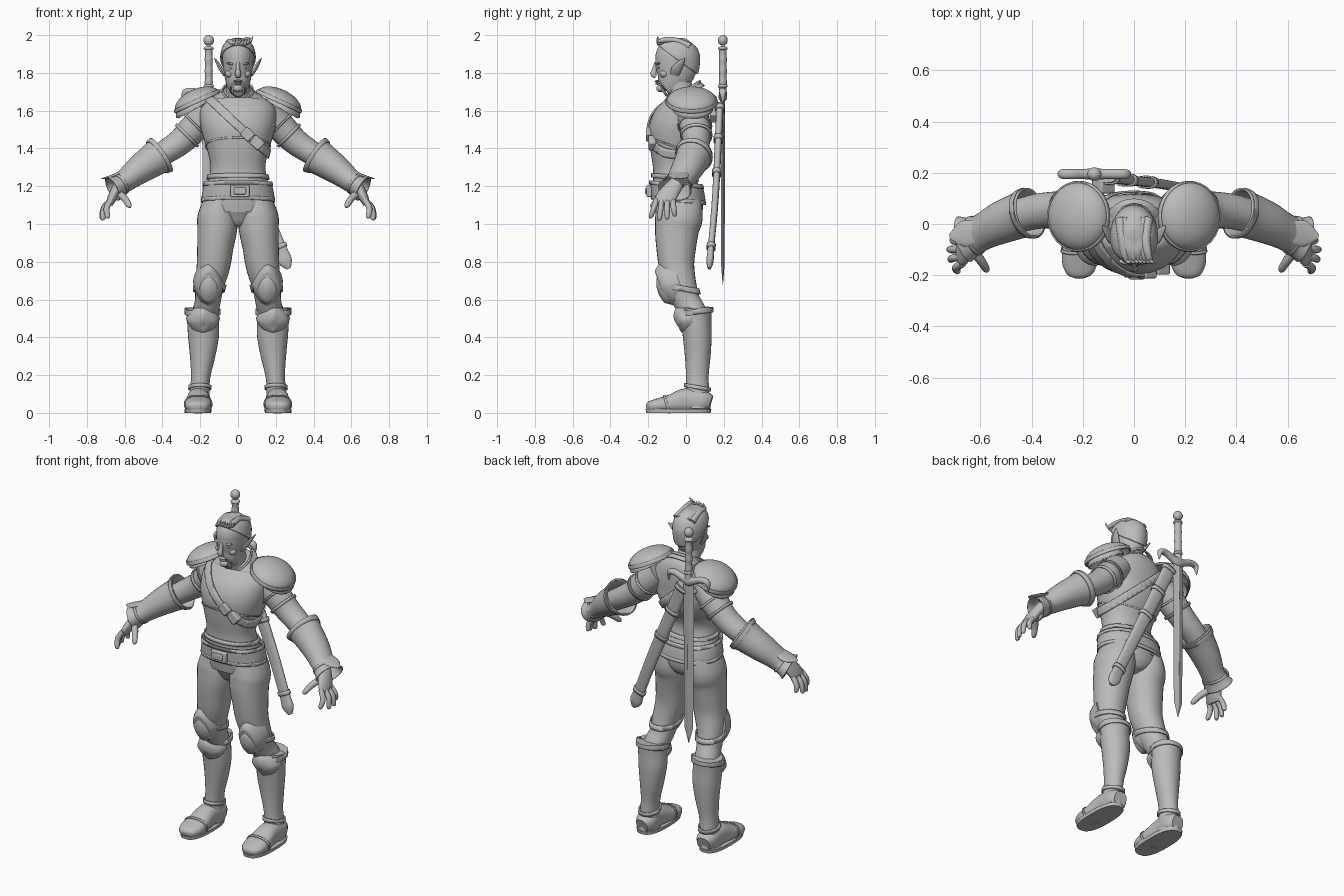
import bpy, bmesh, math, random
from mathutils import Vector, Matrix

cube = bpy.data.objects.get("Cube")
if cube:
    bpy.data.objects.remove(cube, do_unlink=True)

random.seed(4)
CM = 0.01  # tables below are in hundredths of a unit
grey = bpy.data.materials.new("plain grey")
grey.use_nodes = True
grey.diffuse_color = (0.5, 0.5, 0.5, 1)
grey.node_tree.nodes["Principled BSDF"].inputs["Base Color"].default_value = grey.diffuse_color
parts = []


def finish(name, bm, shell=0):
    """Turn a bmesh into a named object, optionally thickened outwards."""
    bmesh.ops.recalc_face_normals(bm, faces=bm.faces)
    mesh = bpy.data.meshes.new(name)
    bm.to_mesh(mesh)
    bm.free()
    ob = bpy.data.objects.new(name, mesh)
    bpy.context.collection.objects.link(ob)
    mesh.materials.append(grey)
    if shell:
        mod = ob.modifiers.new("thickness", "SOLIDIFY")
        mod.thickness, mod.offset = shell, 1
    parts.append(ob)
    return ob


def spline(rows, steps):
    """Smooth the table rows with a Catmull-Rom curve."""
    rows = [Vector(r) for r in rows]
    ext = [rows[0]] + rows + [rows[-1]]
    out = []
    for p, q, r, s in zip(ext, ext[1:], ext[2:], ext[3:]):
        for k in range(steps):
            t = k / steps
            out.append((q * 2 + (r - p) * t + (p * 2 - q * 5 + r * 4 - s) * t ** 2
                        + (q * 3 - p - r * 3 + s) * t ** 3) / 2)
    return out + [rows[-1]]


def loft(name, rows, p=2, n=28, steps=4, cap=True, shell=0, side=1, tilt=0):
    """Skin superelliptic rings; each row is x, y, z, half width, half depth."""
    rows = spline(rows, steps)
    mid = [Vector((r[0] * side, r[1], r[2])) * CM for r in rows]
    bm = bmesh.new()
    rings = []
    for i, r in enumerate(rows):
        t = (mid[min(i + 1, len(mid) - 1)] - mid[max(i - 1, 0)]).normalized()
        ref = Vector((0, 0, 1)) if abs(t.y) > 0.8 else Vector((0, 1, 0))
        v = (ref - t * t.dot(ref)).normalized()
        u = v.cross(t)
        ring = []
        for k in range(n):
            c, s = math.cos(math.tau * k / n), math.sin(math.tau * k / n)
            du = max(r[3], 0.1) * CM * math.copysign(abs(c) ** (2 / p), c)
            dv = max(r[4], 0.1) * CM * math.copysign(abs(s) ** (2 / p), s)
            co = mid[i] + u * du + v * dv
            co.z += tilt * dv
            ring.append(bm.verts.new(co))
        rings.append(ring)
    for a, b in zip(rings, rings[1:]):
        for k in range(n):
            bm.faces.new((a[k - 1], a[k], b[k], b[k - 1]))
    if cap:
        bm.faces.new(rings[0])
        bm.faces.new(rings[-1])
    return finish(name, bm, shell)


def band(name, source, point, normal, half, gap=0.004, shell=0.008):
    """Strap cut from the surface of another part between two planes."""
    bm = bmesh.new()
    bm.from_mesh(source.data)
    n, point = Vector(normal).normalized(), Vector(point) * CM
    for sign in (1, -1):
        bmesh.ops.bisect_plane(bm, geom=bm.verts[:] + bm.edges[:] + bm.faces[:],
                               plane_co=point + n * half * sign, plane_no=n * sign, clear_outer=True)
    bm.normal_update()
    for v in bm.verts:
        v.co += v.normal * gap
    return finish(name, bm, shell)


def ball(name, at, size, turn=0, low=None, high=None, shell=0):
    """Ellipsoid, optionally trimmed in its own height and turned about y."""
    bm = bmesh.new()
    bmesh.ops.create_uvsphere(bm, u_segments=32, v_segments=20, radius=1)
    for limit, sign in ((low, -1), (high, 1)):
        if limit is not None:
            bmesh.ops.bisect_plane(bm, geom=bm.verts[:] + bm.edges[:] + bm.faces[:],
                                   plane_co=(0, 0, limit), plane_no=(0, 0, sign), clear_outer=True)
    scale = Matrix.Diagonal(Vector(size) * CM).to_4x4()
    bm.transform(Matrix.Translation(Vector(at) * CM) @ Matrix.Rotation(turn, 4, "Y") @ scale)
    return finish(name, bm, shell)


def box(name, at, size, turn=0):
    bm = bmesh.new()
    bmesh.ops.create_cube(bm, size=2)
    scale = Matrix.Diagonal(Vector(size) * CM).to_4x4()
    bm.transform(Matrix.Translation(Vector(at) * CM) @ Matrix.Rotation(turn, 4, "Y") @ scale)
    mod = finish(name, bm).modifiers.new("bevel", "BEVEL")
    mod.width, mod.segments = 0.006, 2


# Torso, pelvis and neck
torso = loft("torso", [(0, -3.5, 108, 18, 12.5), (0, -4.5, 115, 17.5, 12.5), (0, -6, 122, 16, 11.5),
                       (0, -6.5, 130, 14.5, 11), (0, -6, 138, 16, 13), (0, -4.5, 146, 18.5, 15.5),
                       (0, -3, 153, 20, 15.5), (0, -0.5, 160, 20, 13), (0, 1, 166, 15, 10.5),
                       (0, 0.5, 170, 9, 8), (0, 0, 172, 6, 6)], p=2.2, n=48)
loft("pelvis", [(0, -3.5, 112, 17.5, 12.5), (0, -3.5, 106, 15, 12), (0, -4, 101, 8, 9), (0, -4, 99, 4, 6)])
loft("neck", [(0, 0, 162, 8, 8), (0, -2, 168, 6.6, 7), (0, -4, 174, 6.2, 6.8), (0, -5, 179, 6, 6.5)])
loft("collar", [(0, 0, 165, 11, 10), (0, -1, 168, 8.4, 8.8), (0, -1.5, 171, 7.6, 8.4)],
     cap=False, shell=0.008, tilt=0.45)

# Belt, hem and shoulder strap
band("vest_hem", torso, (0, 0, 124), (0, 0.1, 1), 0.012, 0.003)
band("belt", torso, (0, 0, 116), (0, 0.12, 1), 0.046, 0.007, 0.01)
band("belt_top_edge", torso, (0, 0, 120), (0, 0.12, 1), 0.01, 0.014, 0.008)
band("belt_lower_edge", torso, (0, 0, 112), (0, 0.12, 1), 0.01, 0.01, 0.008)
band("chest_strap", torso, (1.5, 0, 150.5), (0.27, 0, 0.29), 0.021, 0.003, 0.009)
band("rib_edge", torso, (0, 0, 139), (0, 0.35, 1), 0.004, 0.001, 0.004)
box("belt_buckle", (1, -19.5, 117.5), (5, 1.4, 3.2))
box("buckle_plate", (1, -20.4, 117.5), (3.2, 1.2, 1.8))
box("strap_buckle", (5, -19.8, 147.5), (3, 1.4, 2.8), 0.75)
box("strap_pouch", (10, -17.8, 143), (3.2, 2, 2.8), 0.75)
box("sword_hanger", (-12, 15, 158), (3.5, 3, 3), 0.75)

# Head and face
head = loft("head", [(0, -12.5, 170, 2.5, 3), (0, -10, 172, 5, 6.3), (0, -7.3, 176, 6.6, 8.8),
                     (0, -5.6, 181, 7.6, 10.7), (0, -5, 186, 8.1, 11.2), (0, -5, 190, 8.1, 11),
                     (0, -4.8, 194, 6.8, 9.2), (0, -4.5, 196.5, 4, 5.5), (0, -4.5, 197.3, 1, 1.5)], n=40)
loft("nose", [(0, -15.6, 185.5, 1, 1), (0, -16.6, 182, 1.1, 1.3), (0, -17.2, 179.3, 1.6, 1.6),
              (0, -16, 178, 1.3, 1)], n=16)
ball("upper_lip", (0, -15.3, 175.6), (2.4, 1.3, 0.6))
ball("lower_lip", (0, -15, 174.4), (2, 1.3, 0.7))
ball("chin", (0, -13.5, 171.8), (2.6, 2.2, 2))

# Swept-back hair with a raised front
band("hair_cap", head, (0, 24, 228), (0, 0.6, 0.8), 0.5, 0.003, 0.009)
for i in range(7):
    x, lift = (i - 3) * 1.5, random.uniform(-1.2, 0.6)
    loft("hair_tuft", [(x * 1.2, 2, 194, 2, 2), (x, -5, 196.8 + lift / 2, 1.9, 1.6),
                       (x + 0.8, -11, 197 + lift, 1.6, 1.5), (x + 2, -14.5, 196.5 + lift, 1, 1),
                       (x + 3.5, -15, 199 + lift, 0.1, 0.1)], n=12)

for side, label in ((1, "left_"), (-1, "right_")):
    def limb(name, rows, **options):
        return loft(label + name, rows, side=side, **options)

    # Brow, eye, cheek and pointed ear
    ball(label + "brow", (side * 3.3, -14.6, 184.8), (2.7, 1.2, 0.7), side * -0.15)
    ball(label + "eye", (side * 3.1, -14.1, 182.7), (1.5, 1, 0.7))
    ball(label + "cheek", (side * 4.5, -11.5, 179.5), (2.2, 2.4, 2))
    limb("ear", [(7, -6, 179, 1, 2.3), (9, -5, 182, 1.1, 2.8), (11, -2.5, 185.5, 0.8, 1.7),
                 (12.5, -0.5, 188, 0.1, 0.2)], n=16)

    # Shoulder plate with raised rim
    place, tilt = (side * 21.5, 3, 164.5), side * 0.43
    ball(label + "shoulder_plate", place, (12, 12.6, 6.2), tilt, low=0, shell=0.008)
    ball(label + "shoulder_rim", place, (12.5, 13.1, 6.6), tilt, low=-0.06, high=0.2, shell=0.008)
    ball(label + "shoulder_lame", (side * 23, 3.5, 160.5), (10, 10.5, 6), side * 0.5, low=0, shell=0.006)

    # Arm, sleeve bands and gauntlet
    arm = limb("arm", [(15, 3, 159, 8, 8.5), (23, 5, 151, 7.8, 8), (30.5, 5.5, 143.5, 7, 7.2),
                       (40, 4.5, 137, 6.3, 6.8), (52, 0.5, 129, 5.5, 6), (62, -5, 121.5, 3.4, 4.2)])
    axis = (side * 0.7, 0, -0.7)
    band(label + "sleeve_hem", arm, (side * 27, 5, 147), axis, 0.008, 0.002)
    band(label + "upper_sleeve_hem", arm, (side * 22, 5, 152), axis, 0.006, 0.002)
    cuff = limb("gauntlet", [(40.3, 4.5, 137, 9.8, 9.2), (44, 3.5, 134.5, 8.4, 8.4), (52, 0.5, 129, 7, 7.6),
                             (59, -3, 123.5, 5.5, 6.5), (63, -4.8, 120.5, 5, 7), (66.5, -6, 118.5, 6.4, 8.6)],
                cap=False, shell=0.007)
    band(label + "gauntlet_edge", cuff, (side * 41.5, 4, 136), (side * 26, -9, -18), 0.012, 0.007, 0.005)
    band(label + "wrist_edge", cuff, (side * 62, -4.5, 121), (side * 26, -9, -18), 0.007, 0.006, 0.005)
    limb("wrist_fin", [(56, -1, 130, 1, 2), (62, -3, 127, 1.2, 4.5), (67, -4, 125, 1, 5),
                       (72, -5, 124, 0.3, 1)], n=16)

    # Hand
    limb("palm", [(62, -5, 121.5, 3.2, 4), (65, -8.5, 117, 2.8, 5), (67, -11, 113, 2.4, 5.4),
                  (68, -11.5, 110.5, 1.8, 4.8)], n=20)
    for i, (tx, ty, tz) in enumerate([(69, -18.5, 104), (71.5, -14, 103), (72, -10, 103.5), (70.5, -6, 105)]):
        y = i * 2.8 - 15.5
        limb("finger", [(67, y, 113, 1.5, 1.5), (tx * 0.5 + 35, (y + ty) / 2, 108.5, 1.6, 1.5),
                        (tx, ty, tz, 1.3, 1.2), (tx, ty, tz - 1, 0.5, 0.5)], n=12)
    limb("thumb", [(64, -9, 117, 2, 2), (60, -14, 113.5, 1.8, 1.8), (57.8, -17.5, 110, 1.5, 1.4),
                   (57.2, -18.5, 108.8, 0.5, 0.5)], n=12)

    # Leg and knee guard
    leg = limb("leg", [(10, -3.5, 113, 8, 11.5), (10.8, -3.7, 104, 10.6, 12.6), (11, -4.8, 97, 10.5, 11.7),
                       (12, -5.2, 88, 9.6, 10.6), (13, -5, 78, 8.9, 9.4), (15, -3, 68, 7.7, 8.5),
                       (16, 0.5, 59, 6.8, 7.2), (17.5, 4.5, 52, 7, 6.8), (18.3, 6, 42, 7, 6.5)], p=2.1)
    band(label + "knee_strap", leg, (side * 15, -3, 66), (0, 0.2, 1), 0.014, 0.003)
    limb("knee_guard", [(15.5, -3.5, 69.5, 8.3, 13), (15.5, -9.5, 67.3, 7.6, 12.2),
                        (15.5, -12.3, 66, 6, 9.5), (15.5, -13, 65.7, 5, 8)], p=1.6)
    limb("knee_cap", [(15.5, -10, 66, 6, 8.5), (15.5, -13.4, 65, 4.6, 7), (15.5, -15, 64.5, 1, 2)], p=1.8)

    # Boot, shin guard and shoe
    boot = limb("boot", [(18.8, 5.7, 55.5, 8.6, 8), (18.5, 5.5, 48, 8.4, 8), (18.3, 6, 40, 8.1, 7.6),
                         (18.8, 6.2, 30, 6.7, 6.8), (19.7, 6, 20, 5.2, 6), (20.2, 6, 13, 5.1, 6.2),
                         (20.5, 5.5, 7, 5.6, 7), (20.8, 5.5, 2, 5.8, 7.5)])
    band(label + "boot_cuff", boot, (side * 19, 5, 53.5), (0, -0.15, 1), 0.014, 0.002)
    band(label + "ankle_band", boot, (side * 20, 6, 13.5), (0, 0.2, 1), 0.01, 0.002)
    limb("shin_guard", [(18.5, 3, 50, 9, 9), (18.5, -2, 48.6, 7.6, 8), (18.5, -4.6, 47.6, 3.5, 5),
                        (18.5, -5.2, 47.3, 0.5, 1)], p=1.5)
    shoe = limb("shoe", [(20.8, 13, 5, 4, 4.3), (20.6, 9, 6, 6, 5.8), (21, 0, 6.6, 5.9, 6.4),
                         (21, -8, 5, 6.8, 4.8), (21.2, -15, 4, 6.9, 3.6), (21.3, -19.5, 3.3, 5, 2.7),
                         (21.3, -21, 3, 2, 1.3)], p=2.4)
    band(label + "toe_seam", shoe, (side * 21, -10, 4), (0, 1, 0.3), 0.006, 0.001, 0.005)
    limb("sole", [(21.2, -4, 0, 7, 17), (21.2, -4, 2, 7.2, 17.4)], p=2.6, steps=1)

# Sword on the back
sx, sy = -15.5, 19.5
loft("sword_blade", [(sx, sy, 168, 3.6, 1), (sx, sy, 78, 3, 0.9), (sx, sy, 68, 0.1, 0.1)], p=1, steps=1)
loft("sword_fuller", [(sx, sy, 168, 1.1, 1.2), (sx, sy, 95, 0.6, 1)], steps=1, n=12)
loft("sword_grip", [(sx, sy, z, 1.9 + (i % 2) * 0.25, 1.9 + (i % 2) * 0.25)
                    for i, z in enumerate(range(166, 196, 3))], n=20)
ball("pommel", (sx, sy, 197.2), (2.8, 2.6, 2.8))
for z in (173, 193):
    ball("grip_collar", (sx, sy, z), (2.7, 2.6, 1.2))
half = [(13.5, 164.5, 0.2, 0.4), (12.8, 169.5, 1.5, 1.8), (9, 170.3, 1.8, 2), (4, 168.5, 2.1, 2)]
loft("crossguard", [(sx - d, sy, z, a, b) for d, z, a, b in half] + [(sx, sy, 167.5, 3, 2.3)]
     + [(sx + d, sy, z, a, b) for d, z, a, b in reversed(half)], n=20)

# Scabbard slung across the back
scabbard = loft("scabbard", [(-11, 18, 163, 4, 1.9), (10, 15.7, 116, 3.6, 1.8), (22, 13.3, 88, 3.3, 1.7),
                             (25, 12.7, 80.5, 3.7, 1.9), (27, 12.3, 76.5, 1.2, 0.8)], p=2.6, n=24)
for x, y, z in ((-10, 18, 161), (-3, 17, 145), (5, 16, 127), (22, 13.3, 88)):
    band("scabbard_band", scabbard, (x, y, z), (0.4, -0.05, -0.91), 0.012, 0.001, 0.006)

# Smooth shading that keeps the hard edges
bpy.ops.object.select_all(action="DESELECT")
for ob in parts:
    ob.select_set(True)
bpy.context.view_layer.objects.active = parts[0]
bpy.ops.object.shade_smooth_by_angle(angle=0.7)
